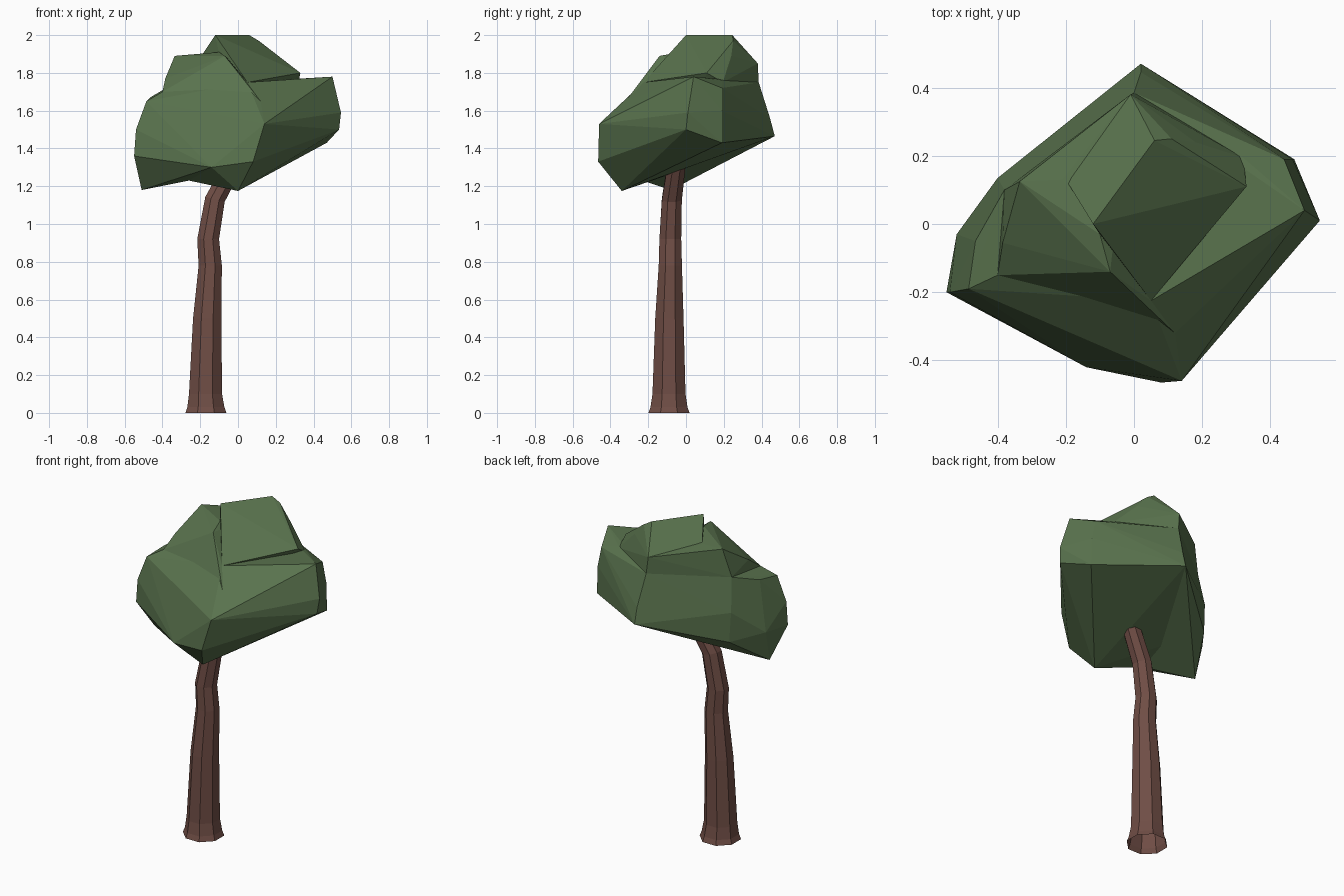
import bpy, bmesh, math
from mathutils import Vector

if "Cube" in bpy.data.objects:
    bpy.data.objects.remove(bpy.data.objects["Cube"])


def material(name, rgb):
    m = bpy.data.materials.new(name)
    m.diffuse_color = (*rgb, 1)
    m.use_nodes = True
    m.node_tree.nodes["Principled BSDF"].inputs["Base Color"].default_value = m.diffuse_color
    return m


def add_object(name, bm, mat):
    bmesh.ops.recalc_face_normals(bm, faces=bm.faces[:])
    me = bpy.data.meshes.new(name)
    bm.to_mesh(me)
    bm.free()
    ob = bpy.data.objects.new(name, me)
    bpy.context.collection.objects.link(ob)
    me.materials.append(mat)
    return ob


def faceted_lump(name, points, mat):
    """Closed convex lump around a few corner points."""
    bm = bmesh.new()
    for p in points:
        bm.verts.new(p)
    res = bmesh.ops.convex_hull(bm, input=bm.verts[:])
    junk = {v for v in res["geom_interior"] + res["geom_unused"]
            if isinstance(v, bmesh.types.BMVert)}
    bmesh.ops.delete(bm, geom=list(junk), context='VERTS')
    return add_object(name, bm, mat)


bark = material("bark", (0.16, 0.075, 0.06))
leaf = material("leaf", (0.10, 0.17, 0.075))

# Trunk: eight-sided rings along a bent path, flared and open at the foot
path = [(-0.17, -0.09, 0.0, 0.113), (-0.17, -0.09, 0.03, 0.102),
        (-0.172, -0.09, 0.10, 0.091), (-0.163, -0.088, 0.50, 0.078),
        (-0.147, -0.083, 0.78, 0.064), (-0.158, -0.083, 0.92, 0.06),
        (-0.122, -0.075, 1.13, 0.055), (-0.02, -0.05, 1.32, 0.05)]
bm = bmesh.new()
rings = []
for i, (x, y, z, r) in enumerate(path):
    tilt = 0.25 if i == 6 else 0.5 if i == 7 else 0
    ring = []
    for k in range(8):
        a = math.tau * (k + 0.5) / 8
        c, s = math.cos(a) * r * 1.04, math.sin(a) * r * 1.04
        ring.append(bm.verts.new((x + c * math.cos(tilt), y + s,
                                  z - c * math.sin(tilt))))
    rings.append(ring)
for lo, hi in zip(rings, rings[1:]):
    for k in range(8):
        j = (k + 1) % 8
        bm.faces.new((lo[k], lo[j], hi[j], hi[k]))
add_object("trunk", bm, bark)

# Corners shared between the lumps of the crown
front_low, front_mid = (-0.14, -0.42, 1.30), (0.14, -0.46, 1.53)
notch = (-0.26, -0.23, 1.23)
back_low = (0.02, 0.47, 1.465)
left_low, left_mid, left_high = (-0.55, -0.20, 1.36), (-0.54, -0.20, 1.50), (-0.485, -0.19, 1.65)
side_a, side_b = (-0.39, 0.14, 1.34), (-0.40, 0.135, 1.52)
side_c, side_d = (-0.52, -0.03, 1.37), (-0.465, -0.05, 1.67)
step_a, step_b = (-0.40, -0.15, 1.70), (-0.38, 0.10, 1.72)
slope_a, slope_b = (0.12, -0.32, 1.65), (0.05, -0.225, 1.75)
back_a, back_b = (0.0, 0.385, 1.75), (-0.01, 0.38, 1.85)
shoulder = (0.33, 0.11, 1.80)

# Main body with the slanted underside
body = faceted_lump("crown", [
    (0, -0.34, 1.175), (0.08, -0.465, 1.33), front_low, front_mid, notch,
    back_low, left_low, left_mid, left_high, side_a, side_b, side_c,
    step_a, step_b, slope_a, slope_b, back_a, (0.02, 0.445, 1.56),
    (0.535, 0.0, 1.50), (0.545, 0.01, 1.59), (0.50, 0.04, 1.78),
    (0.47, 0.19, 1.43), (0.465, 0.19, 1.60), (0.44, 0.19, 1.72),
    (0.32, 0.195, 1.76)], leaf)

# Left lobe, plateau and top ridge
lumps = [
    faceted_lump("left_lobe", [
        (-0.51, -0.08, 1.18), left_low, left_mid, left_high, side_a, side_b,
        side_c, side_d, front_low, notch, back_low, step_b], leaf),
    faceted_lump("plateau", [
        (-0.07, -0.14, 1.89), (-0.335, 0.125, 1.89), (-0.21, 0.13, 1.89),
        (-0.10, -0.03, 1.91), slope_a, slope_b, (-0.385, -0.055, 1.77),
        step_a, step_b, back_a, back_b, (0.0, 0.0, 1.45)], leaf),
    faceted_lump("ridge", [
        (-0.12, 0.0, 2.0), (0.06, 0.245, 2.0), (0.11, 0.25, 1.97),
        (0.18, 0.24, 1.89), shoulder, slope_b, back_a, back_b,
        (-0.20, 0.13, 1.88), (-0.10, -0.03, 1.90), (0.32, 0.195, 1.75),
        (0.02, 0.02, 1.47)], leaf)]

# Merge the lumps into one crown skin
for lump in lumps:
    mod = body.modifiers.new("merge", 'BOOLEAN')
    mod.operation = 'UNION'
    mod.solver = 'EXACT'
    mod.object = lump
    lump.hide_render = True
merged = bpy.data.meshes.new_from_object(
    body.evaluated_get(bpy.context.evaluated_depsgraph_get()))
body.modifiers.clear()
body.data = merged
for lump in lumps:
    bpy.data.objects.remove(lump)
